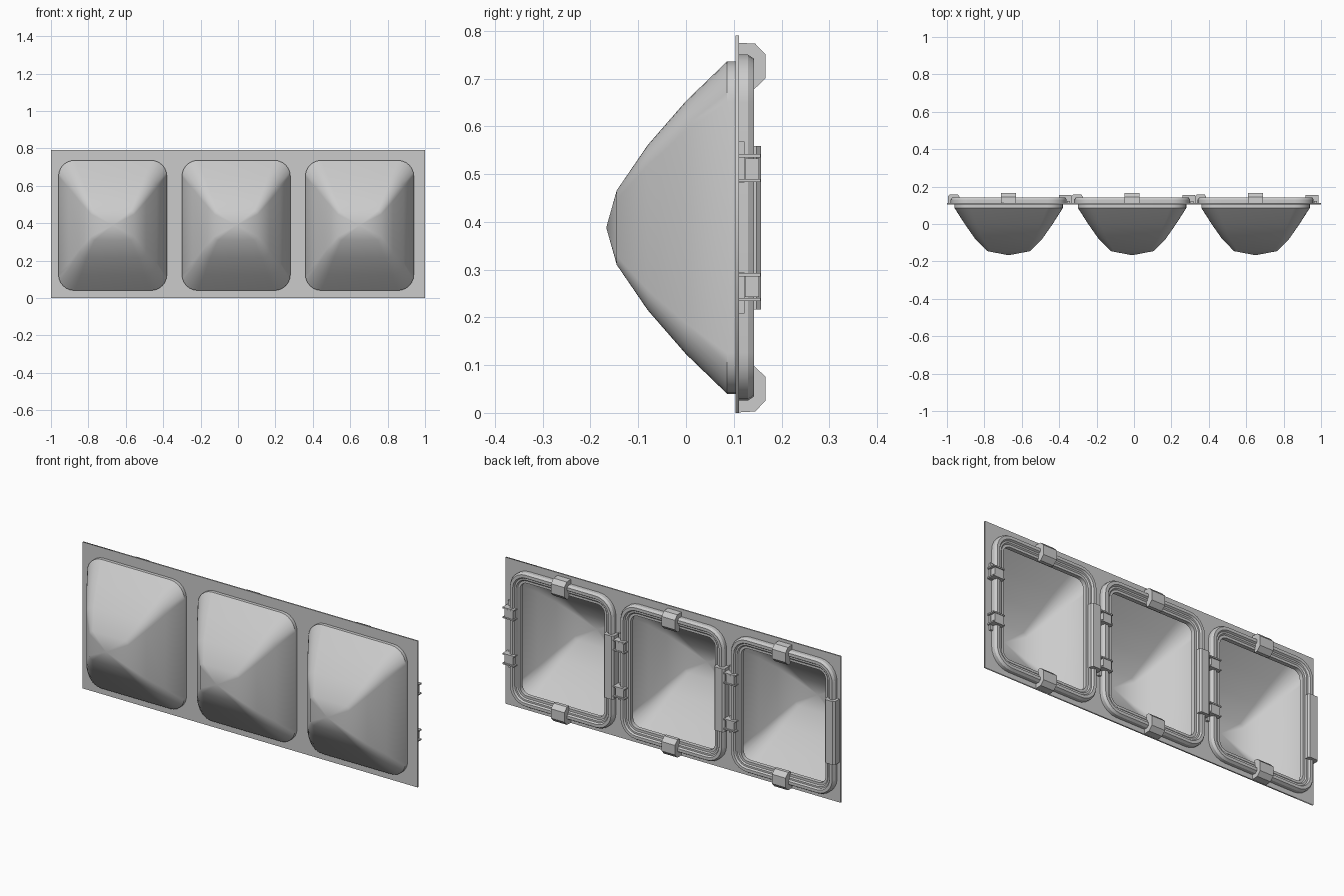
import bpy, bmesh, math

if "Cube" in bpy.data.objects:
    bpy.data.objects.remove(bpy.data.objects["Cube"])

ZC = 0.388                     # mid height of the windows
CENTERS = (-0.67, -0.01, 0.65)


def rounded(hx, hz, r, n=6):
    """Rounded rectangle as (x, z) points around the origin."""
    pts = []
    for k, (sx, sz) in enumerate(((1, 1), (-1, 1), (-1, -1), (1, -1))):
        for i in range(n + 1):
            a = math.pi / 2 * (k + i / n)
            pts.append((sx * (hx - r) + r * math.cos(a), sz * (hz - r) + r * math.sin(a)))
    return pts


def finish(name, bm, smooth=None):
    bmesh.ops.recalc_face_normals(bm, faces=bm.faces)
    me = bpy.data.meshes.new(name)
    bm.to_mesh(me)
    bm.free()
    ob = bpy.data.objects.new(name, me)
    bpy.context.collection.objects.link(ob)
    if smooth:
        bpy.ops.object.select_all(action='DESELECT')
        ob.select_set(True)
        bpy.context.view_layer.objects.active = ob
        bpy.ops.object.shade_smooth_by_angle(angle=math.radians(smooth))
    return ob


def bridge(bm, a, b):
    n = len(a)
    for i in range(n):
        bm.faces.new((a[i], a[(i + 1) % n], b[(i + 1) % n], b[i]))


def prism(bm, a, b):
    """Solid between two matching outlines."""
    va = [bm.verts.new(p) for p in a]
    vb = [bm.verts.new(p) for p in b]
    bridge(bm, va, vb)
    bm.faces.new(va)
    bm.faces.new(vb)


def box(bm, x0, x1, y0, y1, z0, z1):
    q = ((x0, y0), (x1, y0), (x1, y1), (x0, y1))
    prism(bm, [(x, y, z0) for x, y in q], [(x, y, z1) for x, y in q])


def loop(bm, cx, y, hx, hz, r):
    return [bm.verts.new((cx + x, y, ZC + z)) for x, z in rounded(hx, hz, r)]


# Back plate with three rounded openings
cu = bpy.data.curves.new("mounting_plate", 'CURVE')
cu.dimensions = '2D'
cu.fill_mode = 'BOTH'
cu.extrude = 0.0035
outlines = [[(-1, 0), (1, 0), (1, 0.79), (-1, 0.79)]]
outlines += [[(c + x, ZC + z) for x, z in rounded(0.29, 0.348, 0.085)] for c in CENTERS]
for pts in outlines:
    sp = cu.splines.new('POLY')
    sp.points.add(len(pts) - 1)
    for p, (x, z) in zip(sp.points, pts):
        p.co = (x, z, 0, 1)
    sp.use_cyclic_u = True
plate = bpy.data.objects.new("mounting_plate", cu)
plate.rotation_euler = (math.pi / 2, 0, 0)
plate.location.y = 0.1075
bpy.context.collection.objects.link(plate)
bpy.ops.object.select_all(action='DESELECT')
plate.select_set(True)
bpy.context.view_layer.objects.active = plate
bpy.ops.object.convert(target='MESH')

DOME = ((0.105, 0.29, 0.348), (0.086, 0.29, 0.348), (0.0, 0.235, 0.265),
        (-0.08, 0.179, 0.173), (-0.145, 0.115, 0.078))
# Ring section: (inset from outer edge, y)
RING = ((0, 0.109), (0, 0.130), (0.008, 0.142), (0.024, 0.142), (0.03, 0.133),
        (0.039, 0.133), (0.045, 0.127), (0.058, 0.127), (0.058, 0.105))
CLIP = ((0.109, 0.387), (0.145, 0.385), (0.166, 0.363), (0.166, 0.312), (0.143, 0.290),
        (0.125, 0.290), (0.125, 0.32), (0.109, 0.33))
BAR = ((-0.325, 0.111), (-0.325, 0.148), (-0.316, 0.157), (-0.272, 0.157), (-0.264, 0.148), (-0.264, 0.126), (-0.29, 0.111))

for k, c in enumerate(CENTERS, 1):
    # Bulging window dome
    bm = bmesh.new()
    loops = [loop(bm, c, y, hx, hz, 0.085 * min(hx / 0.29, hz / 0.348)) for y, hx, hz in DOME]
    for a, b in zip(loops, loops[1:]):
        bridge(bm, a, b)
    tip = bm.verts.new((c, -0.167, ZC))
    last = loops[-1]
    for i in range(len(last)):
        bm.faces.new((last[i], last[(i + 1) % len(last)], tip))
    finish(f"dome_{k}", bm, 35)

    # Stepped frame around the opening
    bm = bmesh.new()
    loops = [loop(bm, c, y, 0.31 - d, 0.362 - d, 0.1 - d) for d, y in RING]
    for a, b in zip(loops, loops[1:] + loops[:1]):
        bridge(bm, a, b)
    finish(f"frame_{k}", bm, 30)

    # Clamps over the top and bottom of the frame
    for side, s in (("top", 1), ("bottom", -1)):
        bm = bmesh.new()
        prism(bm, *[[(c + x, y, ZC + s * z) for y, z in CLIP] for x in (-0.04, 0.04)])
        finish(f"clamp_{side}_{k}", bm)

    # Long grip bar on one side
    bm = bmesh.new()
    prism(bm, *[[(c + x, y, z) for x, y in BAR] for z in (0.217, 0.559)])
    finish(f"side_bar_{k}", bm)

    # Paired hinges on the other side
    for side, s in (("upper", 1), ("lower", -1)):
        bm = bmesh.new()

        def hbox(x0, x1, y0, y1, z0, z1):
            box(bm, c + x0, c + x1, y0, y1, ZC + s * z0, ZC + s * z1)
        hbox(0.312, 0.328, 0.111, 0.123, 0.094, 0.18)      # base leaf
        hbox(0.275, 0.325, 0.124, 0.153, 0.102, 0.145)     # strap
        for z in (0.095, 0.147):                           # knuckle plates
            hbox(0.268, 0.337, 0.111, 0.156, z, z + 0.007)
        finish(f"hinge_{side}_{k}", bm)
